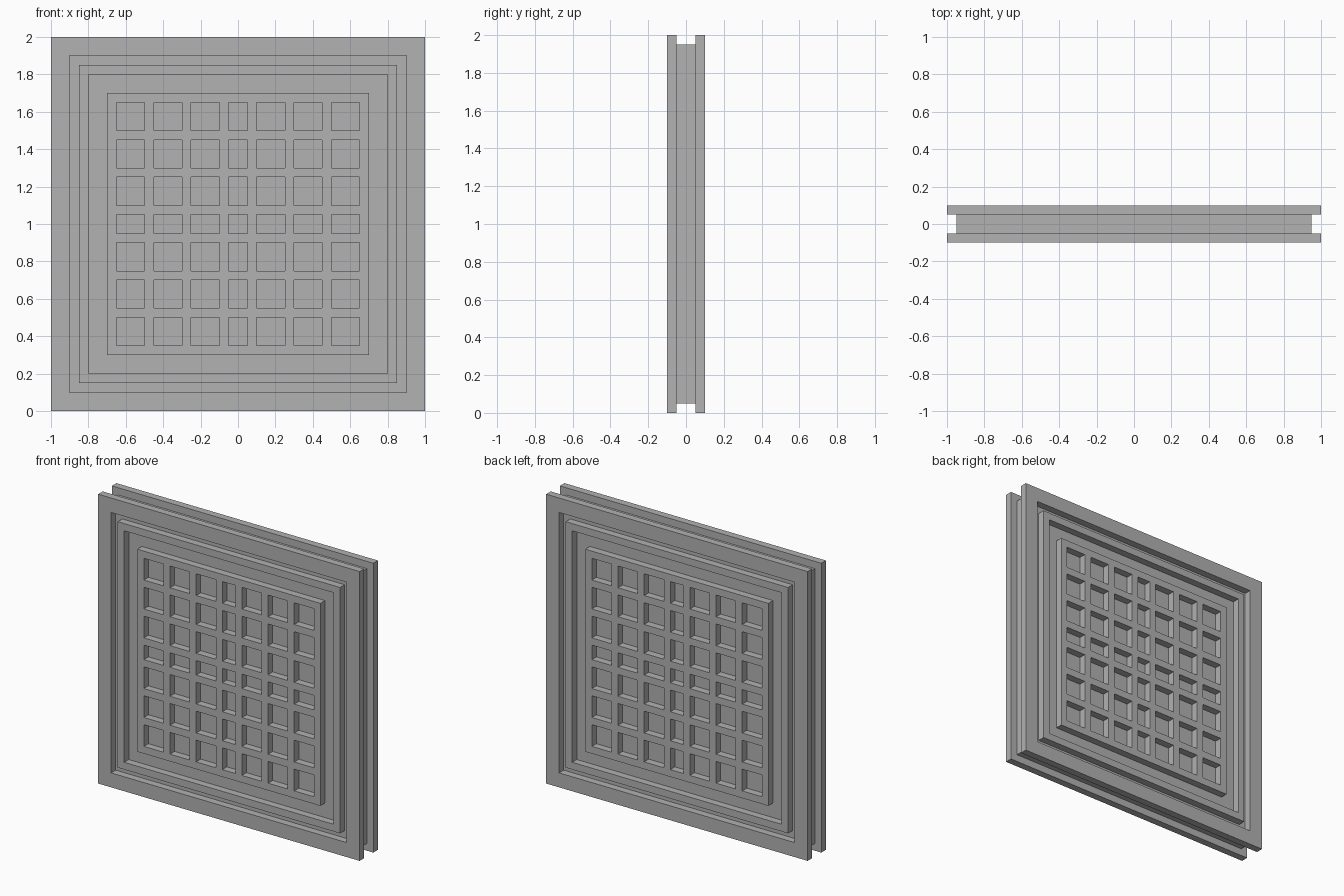
import bpy
import bmesh
from mathutils import Vector

cube = bpy.data.objects.get("Cube")
if cube:
    bpy.data.objects.remove(cube, do_unlink=True)

SIZE = 1.0      # half width of the panel
FACE = 0.1      # depth of the raised faces
CORE = 0.05     # depth of the core surface

grey = bpy.data.materials.new("grey")
grey.use_nodes = True
colour = (0.445, 0.445, 0.445, 1)
grey.diffuse_color = colour
grey.node_tree.nodes["Principled BSDF"].inputs["Base Color"].default_value = colour


def plate(name, cuts, y_start, y_end):
    """Square plate cut along a grid; cells odd in both directions are open."""
    bm = bmesh.new()
    verts = [[bm.verts.new((x, y_start, z + SIZE)) for z in cuts] for x in cuts]
    for i in range(len(cuts) - 1):
        for j in range(len(cuts) - 1):
            if i % 2 and j % 2:
                continue
            bm.faces.new((verts[i][j], verts[i + 1][j],
                          verts[i + 1][j + 1], verts[i][j + 1]))
    result = bmesh.ops.extrude_face_region(bm, geom=bm.faces[:], use_keep_orig=True)
    moved = [g for g in result["geom"] if isinstance(g, bmesh.types.BMVert)]
    bmesh.ops.translate(bm, verts=moved, vec=Vector((0, y_end - y_start, 0)))
    bmesh.ops.recalc_face_normals(bm, faces=bm.faces[:])
    mesh = bpy.data.meshes.new(name)
    bm.to_mesh(mesh)
    bm.free()
    mesh.materials.append(grey)
    obj = bpy.data.objects.new(name, mesh)
    bpy.context.collection.objects.link(obj)
    return obj


def ring(outer, inner):
    return [-outer, -inner, inner, outer]


# Lattice bars: wide openings with a narrow one in the middle
half = [0.05, 0.1, 0.25, 0.3, 0.45, 0.5, 0.65, 0.7]
lattice = [-c for c in reversed(half)] + half

# Core slab
plate("core_slab", [-0.95, 0.95], -CORE, CORE)

# Raised relief on both faces
for side, sign in (("front", -1), ("back", 1)):
    plate(side + "_outer_frame", ring(SIZE, 0.9), sign * CORE, sign * FACE)
    plate(side + "_inner_frame", ring(0.85, 0.8), sign * CORE, sign * FACE)
    plate(side + "_lattice", lattice, sign * CORE, sign * FACE)
